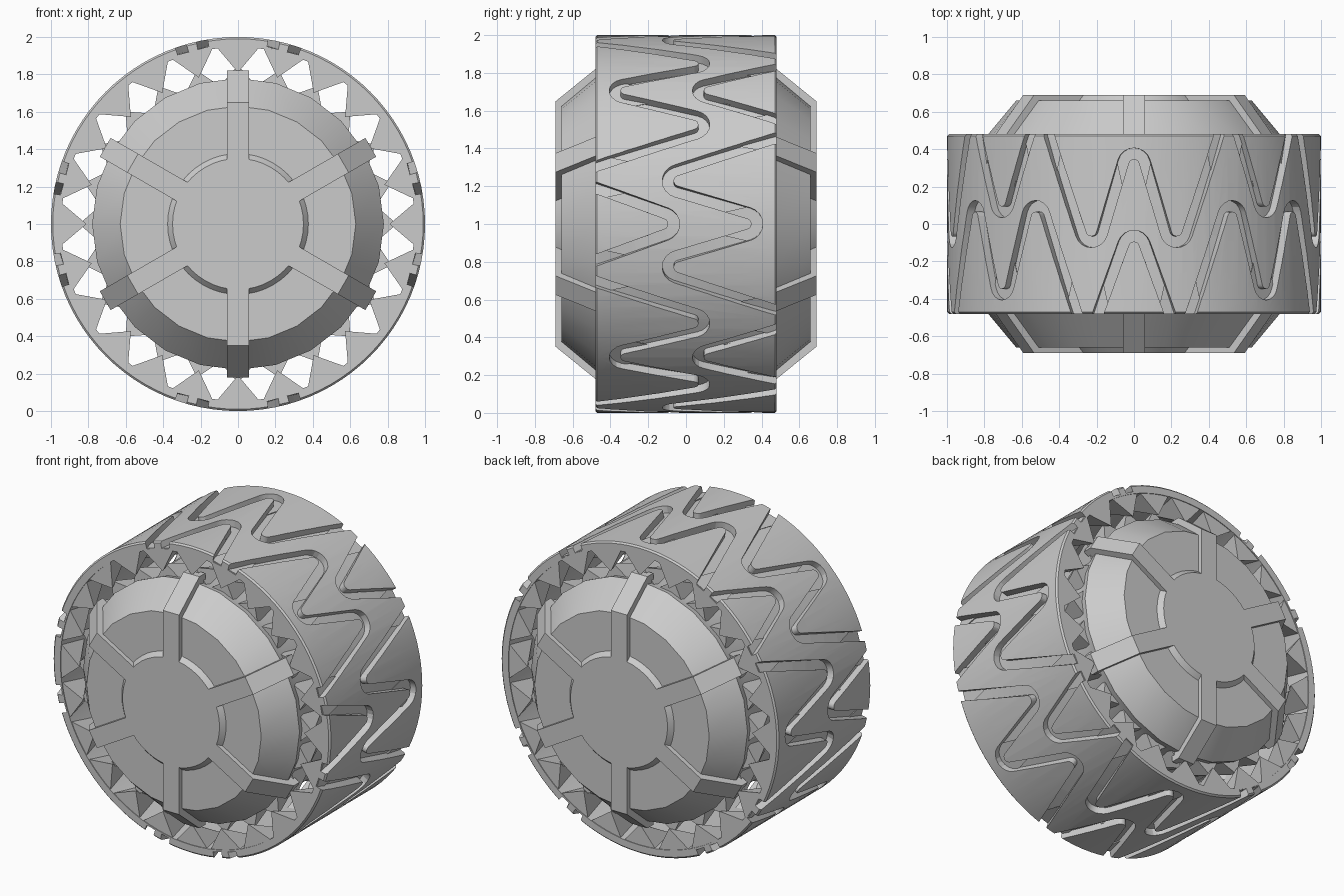
import bpy, bmesh
from math import sin, cos, tan, pi, radians
from mathutils import Vector

cube = bpy.data.objects.get("Cube")
if cube:
    bpy.data.objects.remove(cube, do_unlink=True)

grey = bpy.data.materials.new("plain grey")
grey.use_nodes = True
grey.diffuse_color = (0.6, 0.6, 0.6, 1)
grey.node_tree.nodes["Principled BSDF"].inputs["Base Color"].default_value = (0.6, 0.6, 0.6, 1)


def polar(r, a, y):
    """Point around the axle, which runs along y at z = 1."""
    return Vector((r * cos(a), y, 1 + r * sin(a)))


def finish(bm, name, smooth=None):
    bmesh.ops.recalc_face_normals(bm, faces=bm.faces)
    mesh = bpy.data.meshes.new(name)
    bm.to_mesh(mesh)
    bm.free()
    mesh.materials.append(grey)
    ob = bpy.data.objects.new(name, mesh)
    bpy.context.collection.objects.link(ob)
    if smooth:
        shade(ob, smooth)
    return ob


def shade(ob, angle):
    bpy.ops.object.select_all(action='DESELECT')
    ob.select_set(True)
    bpy.context.view_layer.objects.active = ob
    bpy.ops.object.shade_smooth_by_angle(angle=radians(angle))


def lathe(name, profile, sides, closed):
    """Revolve (radius, y) points; open profiles get flat end caps."""
    bm = bmesh.new()
    rings = [[bm.verts.new(polar(r, 2 * pi * i / sides, y)) for i in range(sides)]
             for r, y in profile]
    pairs = list(zip(rings, rings[1:] + rings[:1])) if closed else list(zip(rings, rings[1:]))
    for a, b in pairs:
        for i in range(sides):
            j = (i + 1) % sides
            bm.faces.new((a[i], a[j], b[j], b[i]))
    if not closed:
        bm.faces.new(rings[0])
        bm.faces.new(rings[-1])
    return finish(bm, name, 25)


def rounded(points, radius, steps=8):
    """Polyline with filleted corners, straight runs subdivided."""
    pts = [Vector(p) for p in points]
    path = [pts[0]]
    for a, p, b in zip(pts, pts[1:], pts[2:]):
        u, v = (a - p).normalized(), (b - p).normalized()
        half = u.angle(v) / 2
        mid = (u + v).normalized()
        side = (u - mid * u.dot(mid)).normalized()
        centre = p + mid * radius / sin(half)
        sweep = pi / 2 - half
        arc = []
        for k in range(steps + 1):
            t = sweep * (1 - 2 * k / steps)
            arc.append(centre - mid * radius * cos(t) + side * radius * sin(t))
        path += [path[-1].lerp(arc[0], k / 5) for k in range(1, 5)] + arc
    path += [path[-1].lerp(pts[-1], k / 5) for k in range(1, 6)]
    return path


def add_ribbon(bm, path, angle, flip, half_width=0.03):
    """Groove cutter that follows a path wrapped round the tread."""
    rows = []
    for i, p in enumerate(path):
        d = (path[min(i + 1, len(path) - 1)] - path[max(i - 1, 0)]).normalized()
        n = Vector((-d.y, d.x)) * half_width
        row = []
        for q, r in ((p - n, 0.955), (p + n, 0.955), (p + n, 1.05), (p - n, 1.05)):
            row.append(bm.verts.new(polar(r, angle + q.x, flip * q.y)))
        rows.append(row)
    for a, b in zip(rows, rows[1:]):
        for k in range(4):
            bm.faces.new((a[k], a[k - 1], b[k - 1], b[k]))
    bm.faces.new(rows[0])
    bm.faces.new(rows[-1])


# Tread ring with a small chamfer on both rims
tread = lathe("tread", [(0.945, -0.48), (0.99, -0.48), (1, -0.47),
                        (1, 0.47), (0.99, 0.48), (0.945, 0.48)], 96, True)

# Zigzag grooves: a wide wave and a single V, flipped every eighth of a turn
deg = radians(1)
wave = rounded([(-28 * deg, 0.52), (-13 * deg, -0.23), (0, 0.525),
                (13 * deg, -0.23), (28 * deg, 0.52)], 0.06)
vee = rounded([(-12 * deg, -0.52), (0, 0.05), (12 * deg, -0.52)], 0.06)
bm = bmesh.new()
for i in range(8):
    for path in (wave, vee):
        add_ribbon(bm, path, i * pi / 4, 1 - 2 * (i % 2))
cutter = finish(bm, "groove_cutter")
cutter.hide_render = True
cut = tread.modifiers.new("grooves", 'BOOLEAN')
cut.operation = 'DIFFERENCE'
cut.solver = 'EXACT'
cut.object = cutter
bpy.ops.object.select_all(action='DESELECT')
bpy.context.view_layer.objects.active = tread
tread.select_set(True)
bpy.ops.object.modifier_apply(modifier=cut.name)
bpy.data.objects.remove(cutter, do_unlink=True)
shade(tread, 25)


def tooth_ring(name, count, base, tip, half_angle, front, back):
    """Triangular teeth, flat outside and tapering to an edge inside, both ends."""
    bm = bmesh.new()
    for s in (-1, 1):
        for i in range(count):
            a = 2 * pi * i / count
            v = [bm.verts.new(polar(r, a + t, s * y)) for r, t, y in (
                (base, -half_angle, front), (base, half_angle, front), (tip, 0, front),
                (base, -half_angle * 0.5, back), (base, half_angle * 0.5, back))]
            for f in ((0, 1, 2), (0, 3, 4, 1), (1, 4, 2), (4, 3, 2), (3, 0, 2)):
                bm.faces.new([v[k] for k in f])
    return finish(bm, name)


# Open toothed side walls between the hub and the tread
tooth_ring("outer_teeth", 24, 0.965, 0.81, radians(7.4), 0.475, 0.2)
tooth_ring("inner_teeth", 24, 0.745, 0.85, radians(7.4), 0.44, 0.18)

# Hub drum with sloped shoulders, and a raised boss on each end
lathe("hub", [(0.63, -0.66), (0.78, -0.48), (0.76, -0.4),
              (0.76, 0.4), (0.78, 0.48), (0.63, 0.66)], 24, False)
for s, name in ((-1, "front_boss"), (1, "back_boss")):
    lathe(name, [(0.385, s * 0.65), (0.35, s * 0.69)], 48, False)

# Six raised ribs folding over each shoulder
profile = [(0.3, 0.6), (0.3, 0.69), (0.65, 0.69), (0.82, 0.48), (0.82, 0.42), (0.7, 0.42)]
for s, name in ((-1, "front_ribs"), (1, "back_ribs")):
    bm = bmesh.new()
    for i in range(6):
        a = pi / 6 + i * pi / 3
        across = Vector((-sin(a), 0, cos(a))) * 0.058
        left, right = ([bm.verts.new(polar(r, a, s * y) + k * across) for r, y in profile]
                       for k in (-1, 1))
        bm.faces.new(left)
        bm.faces.new(right)
        for k in range(len(profile)):
            bm.faces.new((left[k], left[k - 1], right[k - 1], right[k]))
    finish(bm, name)
